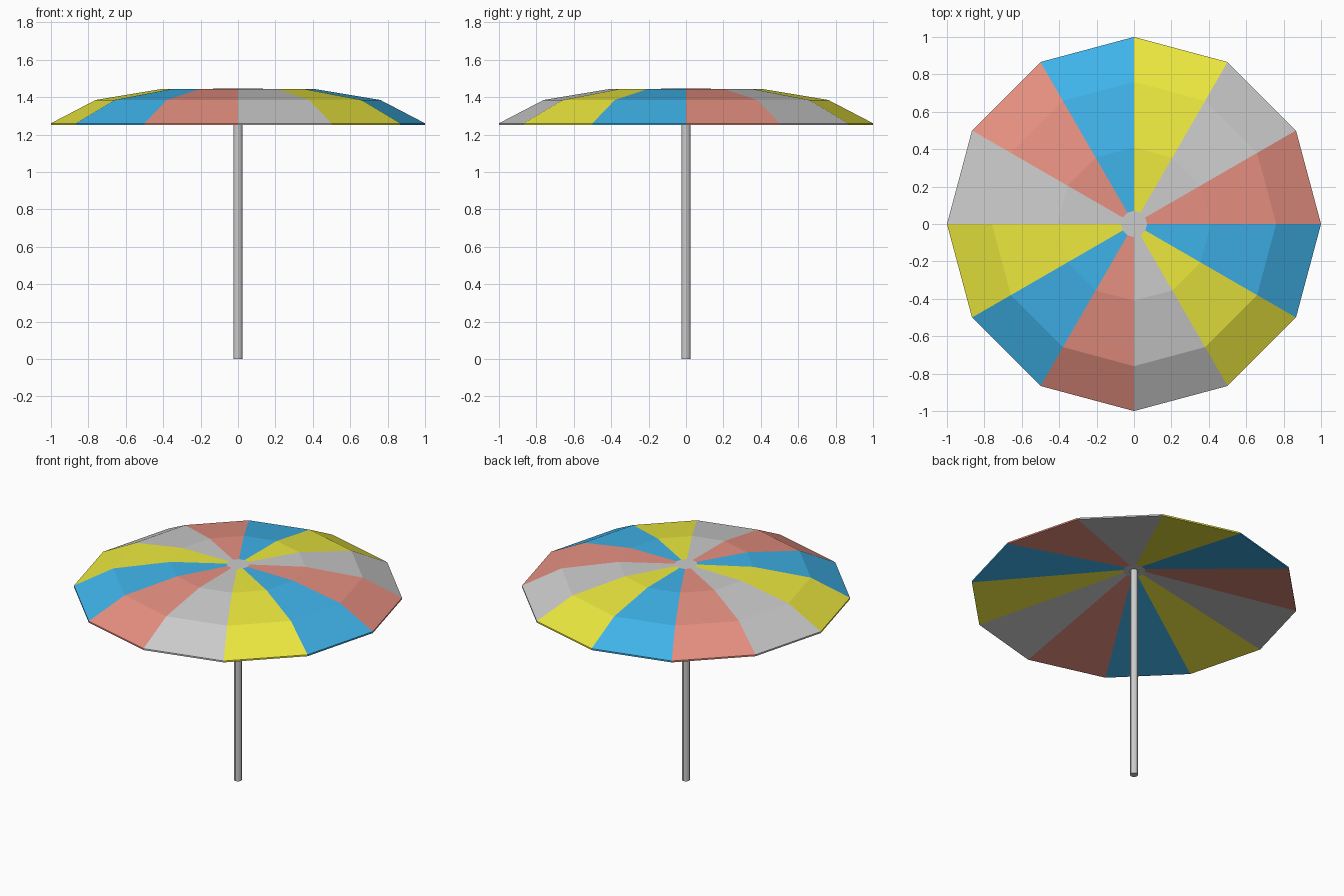
import bpy, bmesh
from math import cos, sin, pi

if "Cube" in bpy.data.objects:
    bpy.data.objects.remove(bpy.data.objects["Cube"])

SIDES = 12
# Canopy cross-section (radius, height): domed top, thin rim, conical underside
PROFILE = [(0.07, 1.445), (0.41, 1.443), (0.76, 1.385), (1.0, 1.26),
           (1.0, 1.25), (0.07, 1.43)]


def material(name, rgb):
    m = bpy.data.materials.new(name)
    m.diffuse_color = (*rgb, 1)
    m.use_nodes = True
    m.node_tree.nodes["Principled BSDF"].inputs["Base Color"].default_value = m.diffuse_color
    return m


colours = [material("red", (0.8, 0.28, 0.22)),
           material("light_grey", (0.8, 0.8, 0.8)),
           material("yellow", (0.85, 0.82, 0.05)),
           material("blue", (0.05, 0.45, 0.82))]


def finish(bm, name, mats=()):
    bmesh.ops.recalc_face_normals(bm, faces=bm.faces)
    mesh = bpy.data.meshes.new(name)
    bm.to_mesh(mesh)
    bm.free()
    for m in mats:
        mesh.materials.append(m)
    obj = bpy.data.objects.new(name, mesh)
    bpy.context.collection.objects.link(obj)
    return obj


# Canopy: panels spun around the pole, colours repeating every four panels
bm = bmesh.new()
rings = [[bm.verts.new((r * cos(2 * pi * i / SIDES), r * sin(2 * pi * i / SIDES), z))
          for i in range(SIDES)] for r, z in PROFILE]
for a, b in zip(rings, rings[1:]):
    for i in range(SIDES):
        j = (i + 1) % SIDES
        f = bm.faces.new((a[i], b[i], b[j], a[j]))
        f.material_index = i % 4
# Grey hub discs closing top and underside
for ring in (rings[0], rings[-1]):
    bm.faces.new(ring).material_index = 1
finish(bm, "canopy", colours)

# Pole
bpy.ops.mesh.primitive_cylinder_add(vertices=12, radius=0.025, depth=1.435,
                                    location=(0, 0, 0.7175))
pole = bpy.context.object
pole.name = "pole"
bpy.ops.object.shade_smooth_by_angle()
